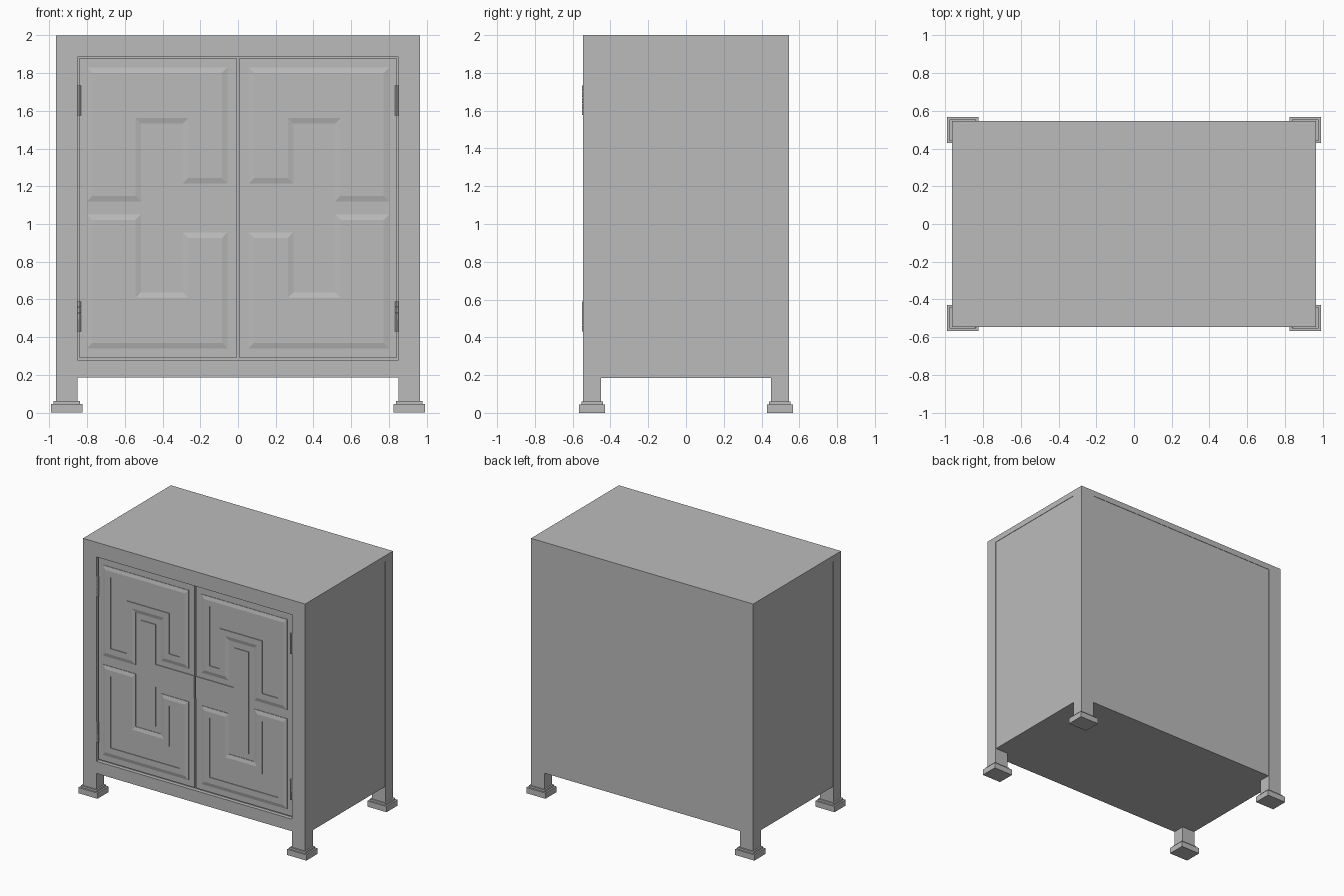
import bpy
import bmesh

cube = bpy.data.objects.get("Cube")
if cube:
    bpy.data.objects.remove(cube, do_unlink=True)

grey = bpy.data.materials.new("plain grey")
grey.use_nodes = True
COLOUR = (0.5, 0.5, 0.5, 1)
grey.diffuse_color = COLOUR
grey.node_tree.nodes["Principled BSDF"].inputs["Base Color"].default_value = COLOUR


def finish(name, bm):
    bmesh.ops.recalc_face_normals(bm, faces=bm.faces)
    mesh = bpy.data.meshes.new(name)
    bm.to_mesh(mesh)
    bm.free()
    mesh.materials.append(grey)
    ob = bpy.data.objects.new(name, mesh)
    bpy.context.collection.objects.link(ob)
    return ob


def box(name, x, y, z):
    """Box from (min, max) pairs on each axis."""
    bm = bmesh.new()
    bmesh.ops.create_cube(bm, size=1)
    for v in bm.verts:
        v.co = [sum(r) / 2 + c * (r[1] - r[0]) for c, r in zip(v.co, (x, y, z))]
    return finish(name, bm)


def span(centre, half):
    return (centre - half, centre + half)


def grow(poly, d):
    """Offset a right-angled counter-clockwise outline outwards by d."""
    out = []
    for i, p in enumerate(poly):
        a, b = poly[i - 1], poly[(i + 1) % len(poly)]
        x, z = p
        for s, e in ((a, p), (p, b)):
            dx, dz = e[0] - s[0], e[1] - s[1]
            length = abs(dx) + abs(dz)
            x += d * dz / length
            z -= d * dx / length
        out.append((x, z))
    return out


def loft(name, layers, sx=1, flip=False):
    """Closed solid through (outline, depth) layers on the door face."""
    bm = bmesh.new()
    loops = [[bm.verts.new((sx * x, y, 2 * MID - z if flip else z)) for x, z in poly]
             for poly, y in layers]
    n = len(loops[0])
    for a, b in zip(loops, loops[1:]):
        for i in range(n):
            j = (i + 1) % n
            bm.faces.new((a[i], a[j], b[j], b[i]))
    bm.faces.new(loops[0])
    bm.faces.new(loops[-1])
    return finish(name, bm)


MID = 1.085           # door centre height
W, D = 0.965, 0.545   # half width and half depth
IX, IY = 0.85, 0.45   # inner edges of the posts

# Carcass and top
box("carcass", (-W + .003, W - .003), (-0.515, D - .003), (0.185, 1.957))
box("top_board", (-W, W), (-IY, D), (1.955, 2.0))

# Front frame rails
box("top_rail", (-IX, IX), (-D, -IY), (1.885, 2.0))
box("bottom_rail", (-IX, IX), (-D, -IY), (0.185, 0.28))

# Posts with two-step feet
for sx, side in ((1, "left"), (-1, "right")):
    for sy, end in ((-1, "front"), (1, "back")):
        cx, cy = sx * (W + IX) / 2, sy * (D + IY) / 2
        top = 2.0 if sy < 0 else 1.955
        box(f"{end}_{side}_post", span(cx, (W - IX) / 2), span(cy, (D - IY) / 2), (0.05, top))
        box(f"{end}_{side}_foot_step", span(cx, 0.070), span(cy, 0.057), (0.04, 0.06))
        box(f"{end}_{side}_foot", span(cx, 0.083), span(cy, 0.069), (0.0, 0.045))

# Hook-shaped panel and the T-shaped panel between the hooks
hook = [(0.13, 1.756), (0.13, 1.289), (0.22, 1.289), (0.22, 1.607),
        (0.589, 1.607), (0.589, 1.194), (0.727, 1.194), (0.727, 1.756)]
hook.reverse()
tee = [(0.468, 0.685), (0.468, 1.485), (0.341, 1.485), (0.341, 1.172),
       (0.006, 1.172), (0.006, 0.998), (0.341, 0.998), (0.341, 0.685)]


def is_ccw(p):
    return sum(a[0] * b[1] - b[0] * a[1] for a, b in zip(p, p[1:] + p[:1])) > 0


if not is_ccw(hook):
    hook.reverse()

for sx, side in ((1, "left"), (-1, "right")):
    # Door slab
    x = sorted((sx * 0.006, sx * 0.843))
    box(f"{side}_door", x, (-0.530, -0.510), (0.293, 1.877))

    # Mouldings: sloped rim, flat band, sunk centre
    for flip, level in ((False, "upper"), (True, "lower")):
        rim, band = grow(hook, 0.074), grow(hook, 0.046)
        loft(f"{side}_door_{level}_moulding",
             [(rim, -0.525), (rim, -0.534), (band, -0.541), (hook, -0.541), (hook, -0.535)],
             sx, flip)
    loft(f"{side}_door_tee_panel", [(tee, -0.525), (tee, -0.536)], sx)

    # Hinges made of stacked knuckles
    for z0, level in ((0.43, "lower"), (1.575, "upper")):
        for k in range(5):
            bm = bmesh.new()
            bmesh.ops.create_cone(bm, cap_ends=True, segments=12, radius1=0.009,
                                  radius2=0.009, depth=0.0305)
            bmesh.ops.translate(bm, verts=bm.verts,
                                vec=(sx * 0.841, -0.541, z0 + 0.016 + 0.032 * k))
            ob = finish(f"{side}_{level}_hinge_knuckle_{k + 1}", bm)
            bpy.ops.object.select_all(action='DESELECT')
            ob.select_set(True)
            bpy.context.view_layer.objects.active = ob
            bpy.ops.object.shade_smooth_by_angle()
